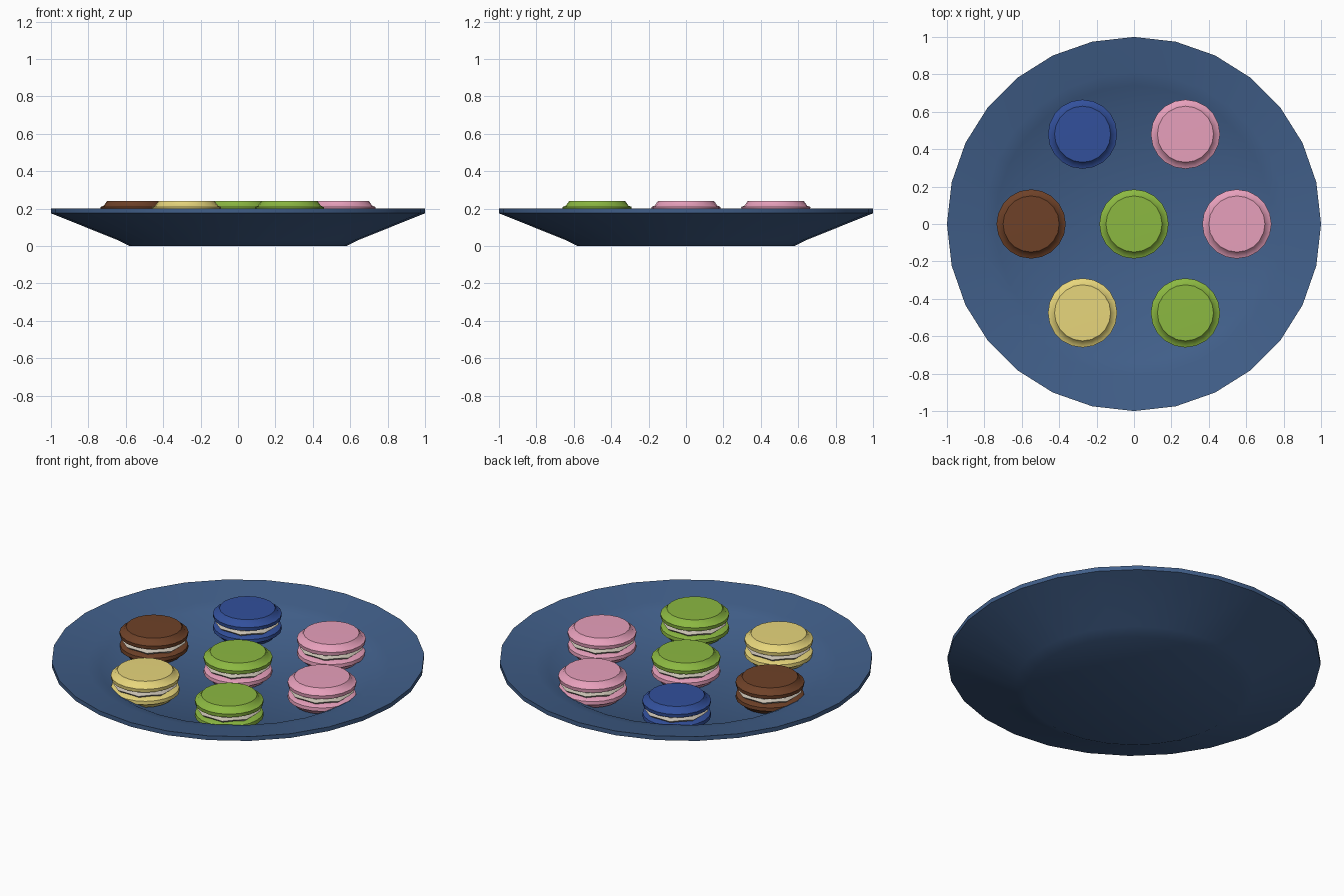
import bpy, bmesh, math

if "Cube" in bpy.data.objects:
    bpy.data.objects.remove(bpy.data.objects["Cube"])


def material(name, rgb):
    m = bpy.data.materials.new(name)
    m.diffuse_color = (*rgb, 1)
    m.use_nodes = True
    m.node_tree.nodes["Principled BSDF"].inputs["Base Color"].default_value = m.diffuse_color
    return m


def lathe(name, profile, sides, mat, loc=(0, 0, 0), wave=0, angle=35):
    """Spin (radius, z) points around z; radius 0 makes a pole."""
    bm = bmesh.new()
    rings = []
    for r, z in profile:
        if r == 0:
            rings.append([bm.verts.new((0, 0, z))])
            continue
        ring = []
        for i in range(sides):
            a = 2 * math.pi * i / sides
            ring.append(bm.verts.new((r * math.cos(a), r * math.sin(a),
                                      z + wave * (-1) ** i)))
        rings.append(ring)
    for a, b in zip(rings, rings[1:]):
        for i in range(sides):
            j = (i + 1) % sides
            if len(a) == 1:
                bm.faces.new((a[0], b[j], b[i]))
            elif len(b) == 1:
                bm.faces.new((a[i], a[j], b[0]))
            else:
                bm.faces.new((a[i], a[j], b[j], b[i]))
    bmesh.ops.recalc_face_normals(bm, faces=bm.faces[:])
    me = bpy.data.meshes.new(name)
    bm.to_mesh(me)
    bm.free()
    me.materials.append(mat)
    ob = bpy.data.objects.new(name, me)
    ob.location = loc
    bpy.context.collection.objects.link(ob)
    bpy.ops.object.select_all(action='DESELECT')
    ob.select_set(True)
    bpy.context.view_layer.objects.active = ob
    bpy.ops.object.shade_smooth_by_angle(angle=math.radians(angle))
    return ob


plate_blue = material("plate_blue", (0.053, 0.115, 0.254))
cream = material("cream", (0.55, 0.5, 0.42))
pink = material("pink", (0.80, 0.35, 0.50))
green = material("green", (0.26, 0.48, 0.053))
brown = material("brown", (0.156, 0.053, 0.021))
yellow = material("yellow", (0.80, 0.67, 0.20))
blue = material("blue", (0.032, 0.08, 0.33))

# Shallow dish: underside, rim, then the inner wall and floor
lathe("plate", [(0, 0), (0.58, 0), (0.64, 0.03), (1, 0.175), (1, 0.2),
                (0.81, 0.163), (0.74, 0.148), (0.62, 0.08), (0, 0.08)],
      28, plate_blue)

# Biscuit shell: frilled foot, then the shallow dome (z from the filling centre)
MID = 0.163
shell = [(0, 0.018), (0.165, 0.018), (0.183, 0.026), (0.185, 0.046),
         (0.168, 0.052), (0.15, 0.077), (0, 0.078)]
under = [(r, -z) for r, z in shell]

# Macarons: one in the middle and six around it (top colour, bottom colour)
spots = [(0, 0, green, pink), (0.55, 0, pink, pink), (0.275, 0.48, pink, pink),
         (-0.275, 0.48, blue, blue), (-0.55, 0, brown, brown),
         (-0.275, -0.475, yellow, yellow), (0.275, -0.475, green, green)]
for n, (x, y, top, bottom) in enumerate(spots, 1):
    loc = (x, y, MID)
    lathe(f"top_shell_{n}", shell, 20, top, loc, angle=50)
    lathe(f"bottom_shell_{n}", under, 20, bottom, loc, angle=50)
    lathe(f"filling_{n}", [(0, -0.02), (0.155, -0.014), (0.172, 0),
                           (0.155, 0.014), (0, 0.02)], 16, cream, loc, wave=0.004)
